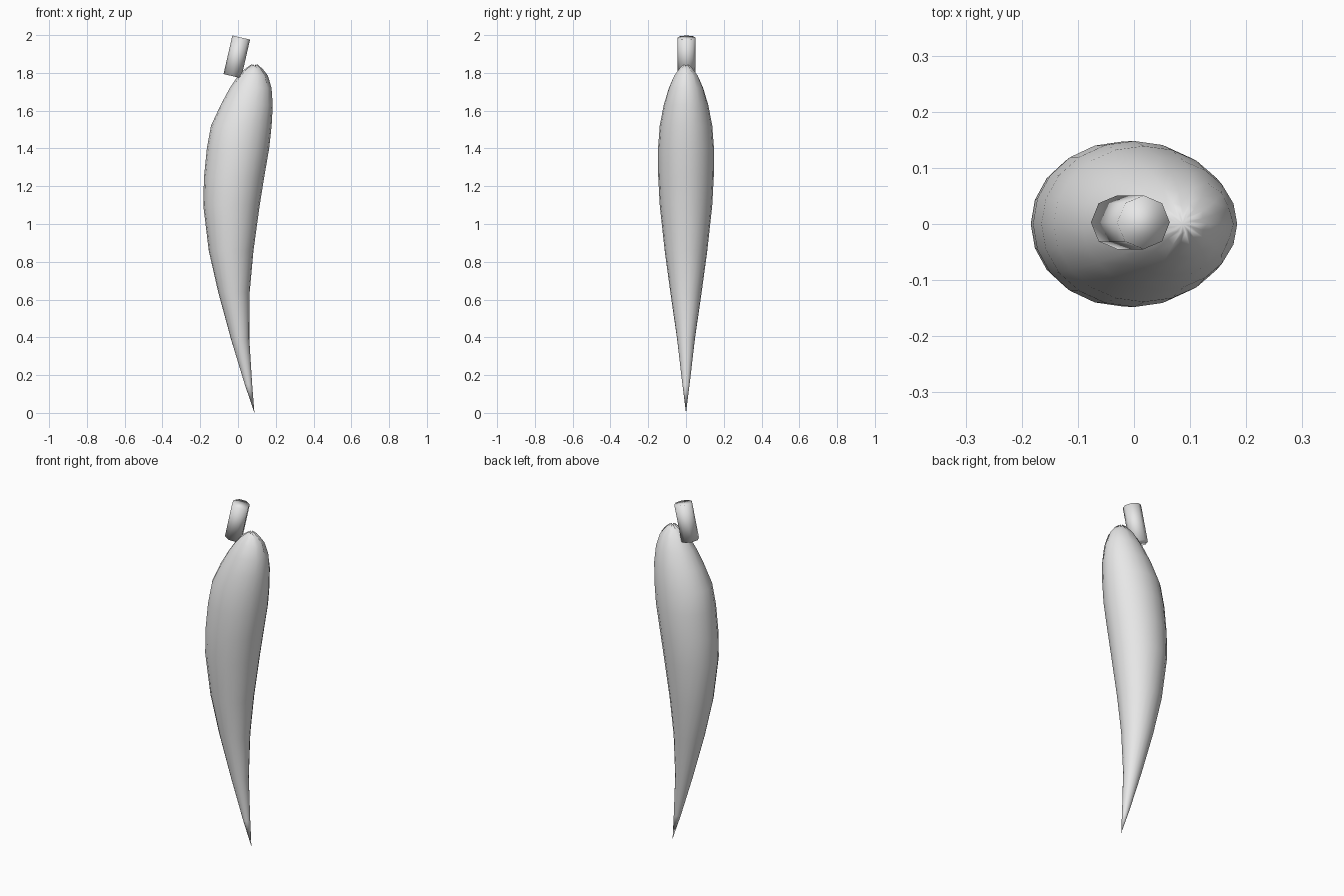
import bpy
import bmesh
from math import cos, sin, pi
from mathutils import Vector

SIDES = 20

old = bpy.data.objects.get("Cube")
if old:
    bpy.data.objects.remove(old, do_unlink=True)

grey = bpy.data.materials.new("light_grey")
grey.use_nodes = True
grey.diffuse_color = (0.8, 0.8, 0.8, 1)
grey.node_tree.nodes["Principled BSDF"].inputs["Base Color"].default_value = (0.8, 0.8, 0.8, 1)


def finish(bm, name):
    """Turn a bmesh into a smooth, coloured object."""
    bmesh.ops.recalc_face_normals(bm, faces=bm.faces)
    mesh = bpy.data.meshes.new(name)
    bm.to_mesh(mesh)
    bm.free()
    mesh.materials.append(grey)
    mesh.shade_smooth()
    obj = bpy.data.objects.new(name, mesh)
    bpy.context.collection.objects.link(obj)
    return obj


def loft(rings, bm):
    """Skin neighbouring rings with quads."""
    for low, high in zip(rings, rings[1:]):
        for i in range(len(low)):
            j = (i + 1) % len(low)
            bm.faces.new((low[i], low[j], high[j], high[i]))


def fan(ring, tip, bm):
    """Close a ring onto one point."""
    for i in range(len(ring)):
        bm.faces.new((ring[i], ring[(i + 1) % len(ring)], tip))


# Pepper body: height, left edge, right edge, half depth
profile = [
    (0.15, 0.036, 0.075, 0.019),
    (0.39, -0.037, 0.06, 0.047),
    (0.64, -0.105, 0.062, 0.083),
    (0.86, -0.155, 0.082, 0.113),
    (1.1, -0.184, 0.115, 0.139),
    (1.25, -0.18, 0.139, 0.147),
    (1.4, -0.165, 0.165, 0.148),
    (1.52, -0.143, 0.178, 0.139),
    (1.63, -0.092, 0.184, 0.118),
    (1.72, -0.042, 0.176, 0.092),
    (1.785, 0.005, 0.154, 0.062),
    (1.82, 0.04, 0.128, 0.036),
]
bm = bmesh.new()
rings = []
for z, left, right, depth in profile:
    mid, half = (left + right) / 2, (right - left) / 2
    # Folds deepen towards the puckered crown
    fold = max(0, z - 1.7) * 0.7
    ring = []
    for i in range(SIDES):
        a = 2 * pi * i / SIDES
        r = 1 + fold * (-1) ** i
        ring.append(bm.verts.new((mid + half * r * cos(a), depth * r * sin(a), z)))
    rings.append(ring)

# Gathered crown around a small dimple
crown = []
for i in range(SIDES):
    a = 2 * pi * i / SIDES
    crown.append(bm.verts.new((0.087 + 0.016 * cos(a), 0.016 * sin(a),
                               1.839 + 0.006 * (-1) ** i)))
rings.append(crown)
loft(rings, bm)
fan(rings[0], bm.verts.new((0.087, 0, 0)), bm)
fan(crown, bm.verts.new((0.087, 0, 1.835)), bm)
finish(bm, "pepper_body")

# Leaning eight-sided stem
base, top = Vector((-0.03, 0.003, 1.783)), Vector((0.017, 0.003, 1.987))
axis = top - base
bm = bmesh.new()
bmesh.ops.create_cone(bm, cap_ends=True, segments=8, radius1=0.048,
                      radius2=0.048, depth=axis.length)
stem = finish(bm, "stem")
stem.rotation_mode = "QUATERNION"
stem.rotation_quaternion = axis.to_track_quat("Z", "Y")
stem.location = (base + top) / 2
